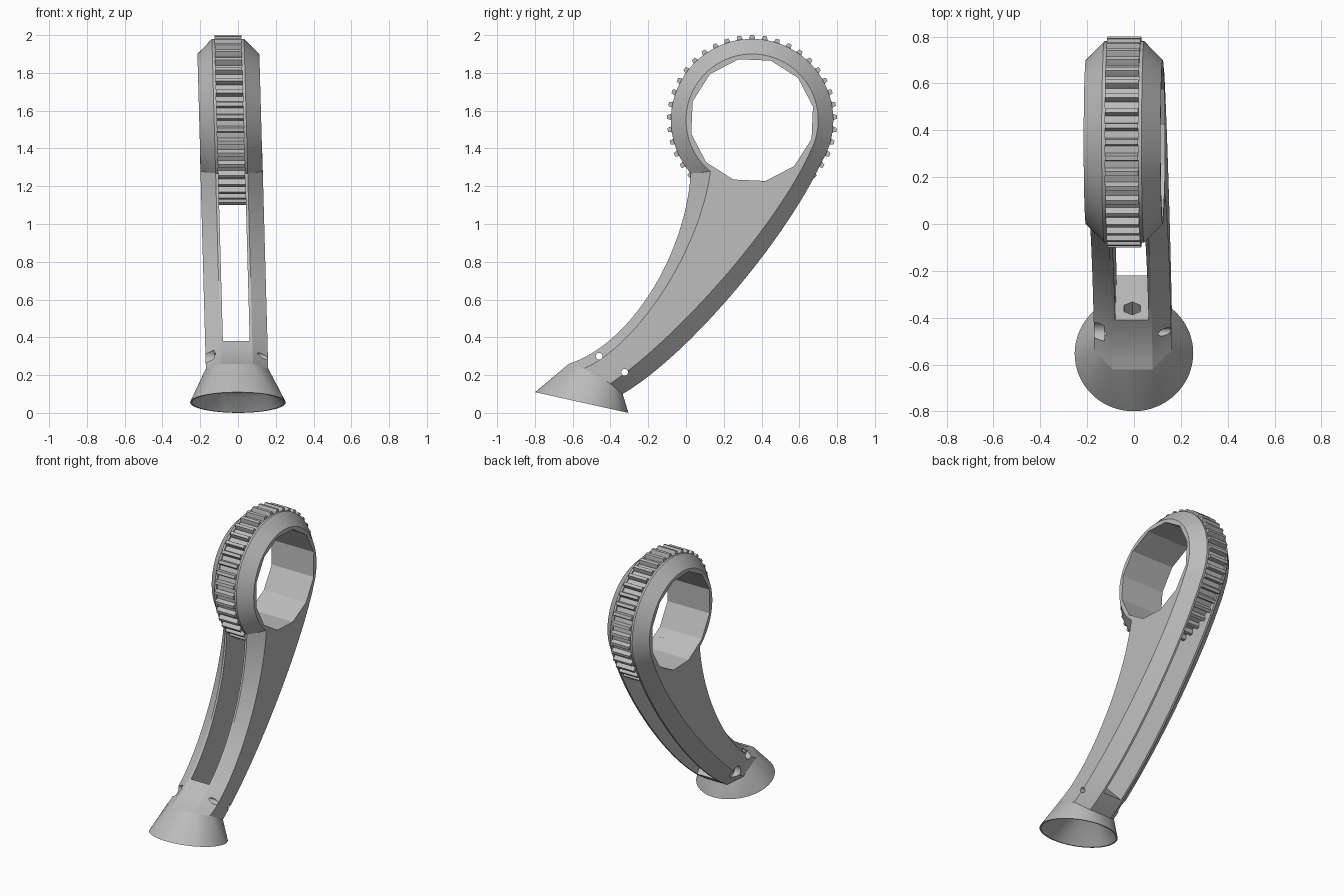
import bpy, bmesh, math
from mathutils import Matrix, Vector
from mathutils.geometry import interpolate_bezier

cube = bpy.data.objects.get("Cube")
if cube:
    bpy.data.objects.remove(cube)

grey = bpy.data.materials.new("plain grey")
grey.use_nodes = True
grey.diffuse_color = (0.5, 0.5, 0.5, 1)
grey.node_tree.nodes["Principled BSDF"].inputs["Base Color"].default_value = grey.diffuse_color

CY, CZ = 0.35, 1.55       # ring centre
EDGE, SIDE, GAP = 0.085, 0.165, 0.071   # half widths


def finish(name, bm):
    bmesh.ops.recalc_face_normals(bm, faces=bm.faces)
    mesh = bpy.data.meshes.new(name)
    bm.to_mesh(mesh)
    bm.free()
    mesh.materials.append(grey)
    obj = bpy.data.objects.new(name, mesh)
    bpy.context.collection.objects.link(obj)
    return obj


def add_loft(bm, loops):
    """Skin a row of closed loops and cap both ends."""
    rows = [[bm.verts.new(p) for p in loop] for loop in loops]
    n = len(rows[0])
    for a, b in zip(rows, rows[1:]):
        for i in range(n):
            j = (i + 1) % n
            bm.faces.new((a[i], a[j], b[j], b[i]))
    bm.faces.new(rows[0])
    bm.faces.new(rows[-1])


def loft(name, loops):
    bm = bmesh.new()
    add_loft(bm, loops)
    return finish(name, bm)


def circle(x, r, n, y=CY, z=CZ, start=0.0):
    angles = [start + math.tau * i / n for i in range(n)]
    return [(x, y + r * math.cos(a), z + r * math.sin(a)) for a in angles]


def hull(name, points):
    bm = bmesh.new()
    verts = [bm.verts.new(p) for p in points]
    bmesh.ops.convex_hull(bm, input=verts)
    return finish(name, bm)


def cut(obj, cutter):
    mod = obj.modifiers.new("cut", "BOOLEAN")
    mod.operation, mod.solver, mod.object = "DIFFERENCE", "EXACT", cutter
    bpy.context.view_layer.objects.active = obj
    bpy.ops.object.modifier_apply(modifier=mod.name)
    bpy.data.objects.remove(cutter)


def bore():
    turn = math.radians(12.5)
    return loft("bore_cutter", [circle(x, 0.33, 12, start=turn) for x in (-0.4, 0.4)])


# Arm: four side rails, mirrored into an eight-sided section
rails = []
for half, pts in (
    (EDGE, ((-0.62, 0.26), (-0.3, 0.36), (0, 0.83), (0.026, 1.28))),
    (SIDE, ((-0.54, 0.235), (-0.27, 0.35), (0.07, 0.84), (0.13, 1.28))),
    (SIDE, ((-0.4, 0.155), (-0.08, 0.37), (0.45, 0.94), (0.655, 1.375))),
    (EDGE, ((-0.335, 0.1), (0.02, 0.31), (0.53, 0.92), (0.722, 1.335))),
):
    rails.append(interpolate_bezier(*[Vector((half, y, z)) for y, z in pts], 24))
sections = []
for row in zip(*rails):
    sections.append(list(row) + [Vector((-p.x, p.y, p.z)) for p in reversed(row)])
arm = loft("forked_arm", sections)

# Slot between the two arm plates
front, back = Vector((0, -0.42, 0.39)), Vector((0, -0.22, 0.18))
down = (back - front).normalized()
along = Vector((0, -down.z, down.y))
corners = [front - down, back + down, back + down + along * 3, front - down + along * 3]
cut(arm, loft("slot_cutter", [[c + Vector((x, 0, 0)) for c in corners] for x in (-GAP, GAP)]))
cut(arm, bore())

# Cross holes with wide recesses on one side
for y, z in ((-0.46, 0.3), (-0.325, 0.215)):
    cut(arm, loft("pin_cutter", [circle(x, 0.018, 16, y, z) for x in (-0.4, 0.4)]))
    cut(arm, loft("recess_cutter", [circle(x, 0.042, 24, y, z) for x in (-0.4, -0.12)]))

# Hexagonal socket in the slot floor
bm = bmesh.new()
middle = front.lerp(back, 0.3)
bmesh.ops.create_cone(bm, cap_ends=True, segments=6, radius1=0.04, radius2=0.04, depth=0.24,
                      matrix=Matrix.Translation(middle) @ along.to_track_quat("Z", "Y").to_matrix().to_4x4())
cut(arm, finish("socket_cutter", bm))

# Chamfered ring with a twelve-sided bore
profile = [(SIDE - 0.001, 0.35), (EDGE, 0.43), (GAP, 0.43), (GAP, 0.42)]
profile = [(-x, r) for x, r in profile] + profile[::-1]
ring = loft("ring", [circle(x, r, 96) for x, r in profile])
cut(ring, bore())

# Grip teeth all round the rim
bm = bmesh.new()
TEETH = 41
for i in range(TEETH):
    spin = Matrix.Rotation(math.tau * i / TEETH, 4, "X")
    outline = [(-0.018, 0.41), (-0.016, 0.43), (-0.01, 0.45), (0.01, 0.45), (0.016, 0.43), (0.018, 0.41)]
    place = Matrix.Translation((0, CY, CZ)) @ spin
    add_loft(bm, [[place @ Vector((x, t, r)) for t, r in outline] for x in (-GAP, GAP)])
teeth = finish("grip_teeth", bm)

# Flared hollow foot, from the arm section down to a tilted circle
tilt = Matrix.Translation((0, -0.552, 0.055)) @ Matrix.Rotation(math.radians(-12.5), 4, "X")


def rim(r, drop):
    return [tilt @ Vector((r * math.cos(a), r * math.sin(a), drop))
            for a in (math.tau * i / 64 for i in range(64))]


top = sections[0]
centre = sum(top, Vector()) / len(top)
inner_top = [centre + (p - centre) * 0.82 + Vector((0, -0.012, -0.03)) for p in top]
foot = hull("flared_foot", rim(0.253, 0) + top)
cut(foot, hull("cavity_cutter", rim(0.246, -0.003) + inner_top))

# Slight sideways lean and shading
for obj in (arm, ring, teeth, foot):
    for v in obj.data.vertices:
        v.co.x -= 0.0275 * (v.co.z - 0.05)
    bpy.ops.object.select_all(action="DESELECT")
    obj.select_set(True)
    bpy.context.view_layer.objects.active = obj
    bpy.ops.object.shade_smooth_by_angle(angle=math.radians(25))
